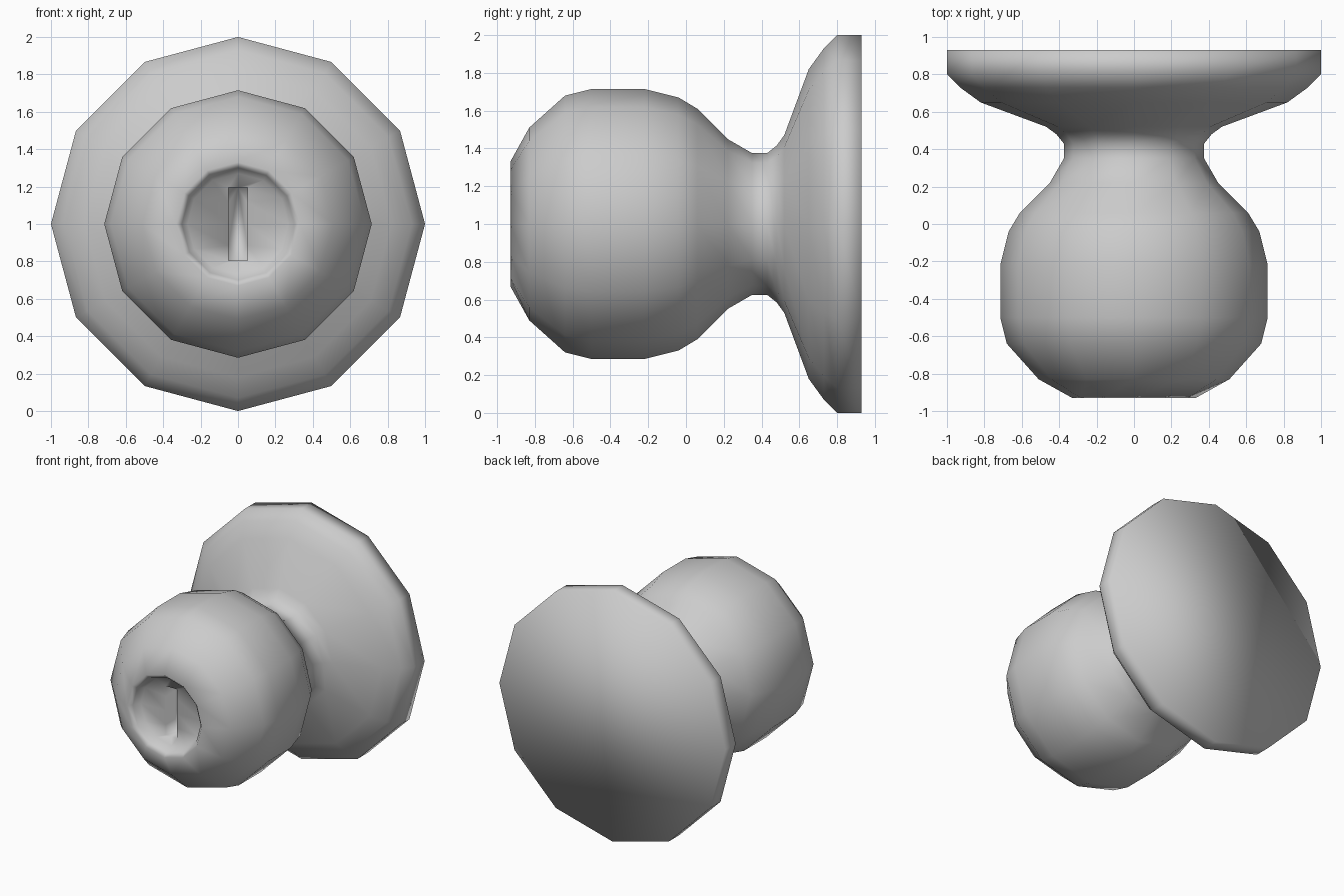
import bpy, bmesh
from math import sin, cos, pi

if "Cube" in bpy.data.objects:
    bpy.data.objects.remove(bpy.data.objects["Cube"])

SIDES = 12
CENTRE_Z = 1.0

# Outer profile of the knob as (y, radius), from the wall plate to the front rim
OUTER = [(0.93, 1.0), (0.80, 1.0), (0.73, 0.93), (0.65, 0.82), (0.52, 0.47),
         (0.48, 0.415), (0.43, 0.375), (0.35, 0.375), (0.22, 0.45), (0.06, 0.61),
         (-0.04, 0.67), (-0.22, 0.715), (-0.50, 0.715), (-0.64, 0.68),
         (-0.83, 0.51), (-0.93, 0.33)]
# Dished recess in the front face
RECESS = [(-0.90, 0.30), (-0.84, 0.27)]
# Key slot: half width, half height, and the depths of its mouth and bottom
SLOT_X, SLOT_Z, SLOT_Y = 0.05, 0.195, (-0.84, -0.72)


def clamp(v):
    return max(-1.0, min(1.0, v))


def round_ring(bm, y, r):
    angles = [2 * pi * i / SIDES for i in range(SIDES)]
    return [bm.verts.new((r * cos(a), y, CENTRE_Z + r * sin(a))) for a in angles]


def slot_ring(bm, y):
    # the same twelve directions pushed out onto a rectangle
    angles = [2 * pi * i / SIDES for i in range(SIDES)]
    return [bm.verts.new((SLOT_X * clamp(2.01 * cos(a)), y,
                          CENTRE_Z + SLOT_Z * clamp(1.16 * sin(a)))) for a in angles]


bm = bmesh.new()
rings = [round_ring(bm, y, r) for y, r in OUTER + RECESS]
rings += [slot_ring(bm, y) for y in SLOT_Y]

# Skin the rings, then close the plate back and the slot bottom
for a, b in zip(rings, rings[1:]):
    for i in range(SIDES):
        j = (i + 1) % SIDES
        bm.faces.new((a[i], a[j], b[j], b[i]))
bm.faces.new(rings[0])
bm.faces.new(rings[-1])
bmesh.ops.recalc_face_normals(bm, faces=bm.faces)
for f in bm.faces:
    f.smooth = True

mesh = bpy.data.meshes.new("door_knob")
bm.to_mesh(mesh)
bm.free()
knob = bpy.data.objects.new("door_knob", mesh)
bpy.context.collection.objects.link(knob)
